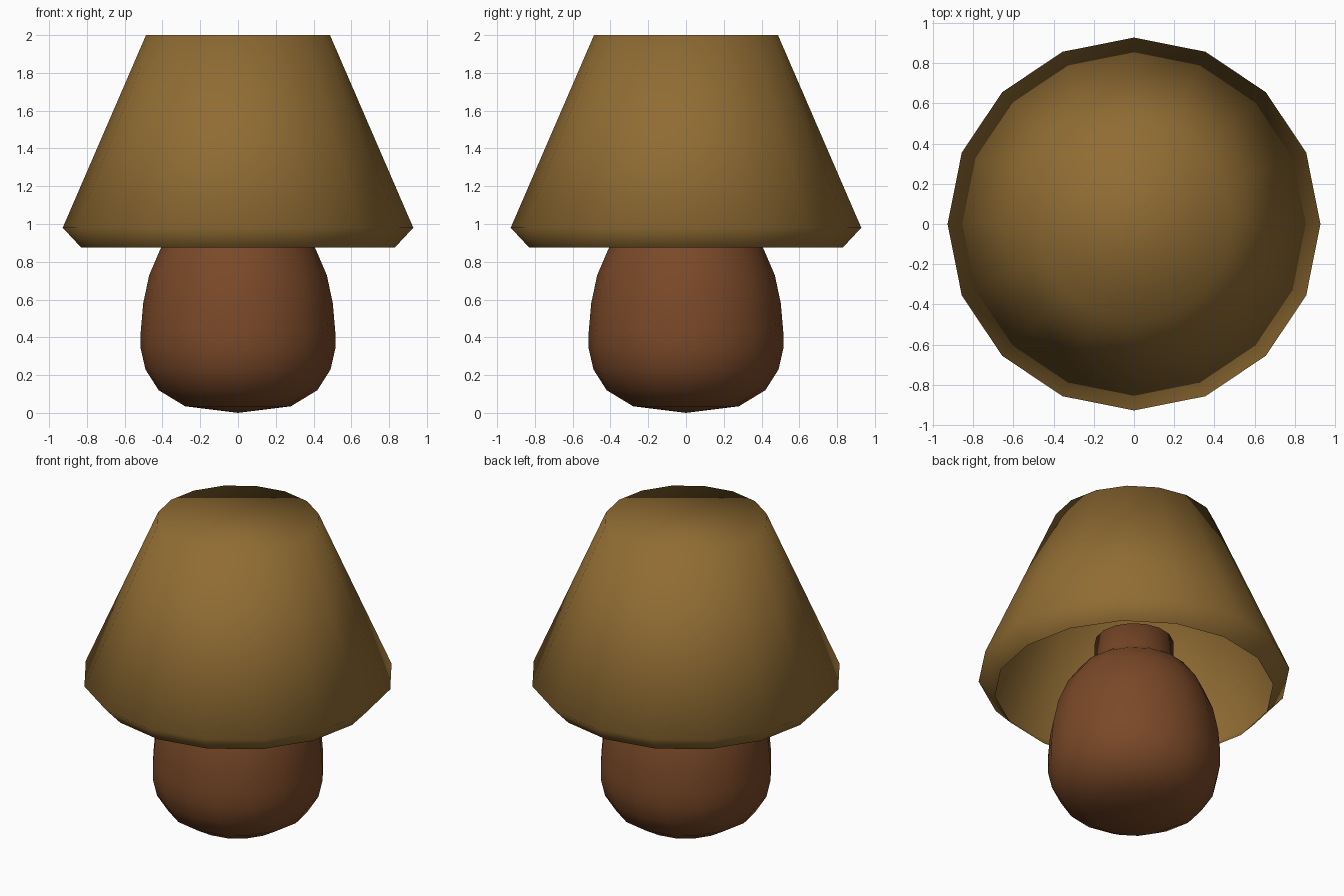
import bpy, bmesh, math

if "Cube" in bpy.data.objects:
    bpy.data.objects.remove(bpy.data.objects["Cube"])

SIDES = 16


def material(name, rgb):
    m = bpy.data.materials.new(name)
    m.diffuse_color = (*rgb, 1.0)
    m.use_nodes = True
    m.node_tree.nodes["Principled BSDF"].inputs["Base Color"].default_value = m.diffuse_color
    return m


def lathe(name, profile, mat):
    """Revolve (radius, z) points; a zero radius gives a pole, an open end stays open."""
    bm = bmesh.new()
    rings = []
    for r, z in profile:
        if r == 0:
            rings.append([bm.verts.new((0, 0, z))])
        else:
            rings.append([bm.verts.new((r * math.cos(2 * math.pi * i / SIDES),
                                        r * math.sin(2 * math.pi * i / SIDES), z))
                          for i in range(SIDES)])
    for low, high in zip(rings, rings[1:]):
        for i in range(SIDES):
            j = (i + 1) % SIDES
            if len(low) == 1:
                bm.faces.new((low[0], high[j], high[i]))
            else:
                bm.faces.new((low[i], low[j], high[j], high[i]))
    bm.faces.new(rings[-1])  # flat top cap
    for f in bm.faces:
        f.smooth = True
    me = bpy.data.meshes.new(name)
    bm.to_mesh(me)
    bm.free()
    me.materials.append(mat)
    ob = bpy.data.objects.new(name, me)
    bpy.context.collection.objects.link(ob)
    return ob


tan = material("shade ochre", (0.28, 0.15, 0.033))
clay = material("base brown", (0.195, 0.066, 0.021))

# Rounded base with shoulder and short neck
lathe("lamp_base", [(0, 0), (0.28, 0.035), (0.42, 0.12), (0.49, 0.23),
                    (0.515, 0.34), (0.515, 0.43), (0.502, 0.58),
                    (0.47, 0.73), (0.41, 0.87), (0.33, 0.98),
                    (0.235, 1.05), (0.235, 1.20)], clay)

# Hollow shade: turned-in lower lip, tapering wall, closed top, open underneath
lathe("lamp_shade", [(0.83, 0.875), (0.928, 0.98), (0.487, 2.0)], tan)
